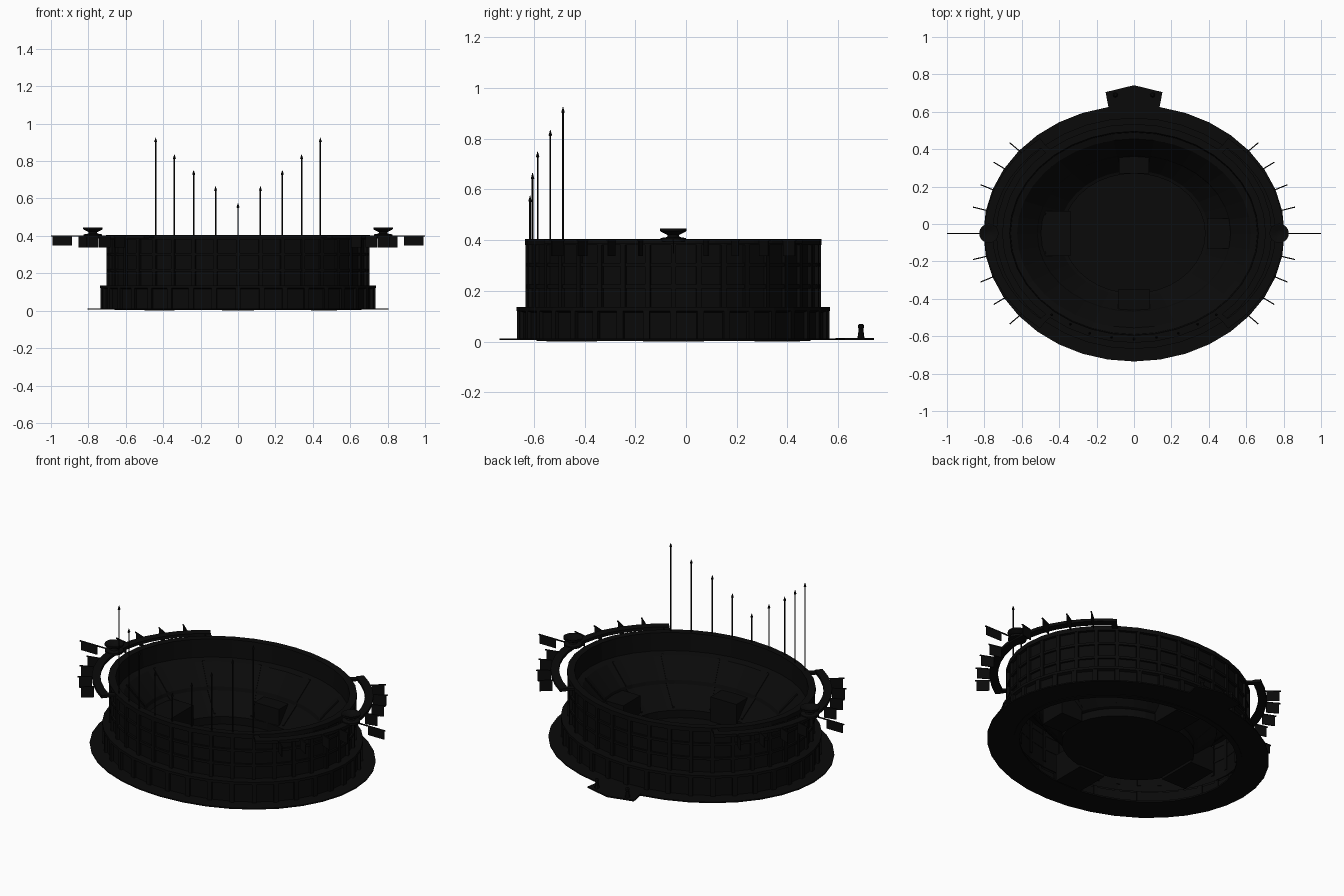
import bpy, bmesh, math
from mathutils import Matrix, Vector

if "Cube" in bpy.data.objects:
    bpy.data.objects.remove(bpy.data.objects["Cube"])

CY = -0.05
mat = bpy.data.materials.new("dark_stone")
mat.diffuse_color = (0.003, 0.003, 0.003, 1)
mat.use_nodes = True
mat.node_tree.nodes["Principled BSDF"].inputs["Base Color"].default_value = mat.diffuse_color


def finish(name, bm, smooth=False):
    bmesh.ops.recalc_face_normals(bm, faces=bm.faces)
    me = bpy.data.meshes.new(name)
    bm.to_mesh(me)
    bm.free()
    me.materials.append(mat)
    ob = bpy.data.objects.new(name, me)
    bpy.context.collection.objects.link(ob)
    if smooth:
        bpy.context.view_layer.objects.active = ob
        ob.select_set(True)
        bpy.ops.object.shade_smooth_by_angle(angle=math.radians(40))
        ob.select_set(False)
    return ob


def sweep(bm, prof, n, closed=True, a0=0, a1=2 * math.pi):
    """Sweep a profile of (rx, ry, z) around the oval; partial arcs are capped."""
    full = a1 - a0 > 6.28
    rings = []
    for i in range(n if full else n + 1):
        a = a0 + (a1 - a0) * i / n
        rings.append([bm.verts.new((rx * math.cos(a), CY + ry * math.sin(a), z)) for rx, ry, z in prof])
    m = len(prof)
    for i in range(n):
        p, q = rings[i], rings[(i + 1) % len(rings)]
        for j in range(m if closed else m - 1):
            k = (j + 1) % m
            bm.faces.new((p[j], q[j], q[k], p[k]))
    if not full and closed:
        bm.faces.new(rings[0])
        bm.faces.new(rings[-1])
    return rings


def oval(name, prof, n=36, closed=True, **kw):
    bm = bmesh.new()
    sweep(bm, prof, n, closed, **kw)
    return finish(name, bm)


def band(name, outer, inner, z0, z1, n=36, off=0.12, **kw):
    o, i = (outer, outer - off), (inner, inner - off)
    return oval(name, [(*o, z0), (*o, z1), (*i, z1), (*i, z0)], n, **kw)


def box(bm, loc, size, ang=0):
    m = Matrix.Translation(loc) @ Matrix.Rotation(ang, 4, 'Z') @ Matrix.Diagonal((*size, 1))
    bmesh.ops.create_cube(bm, size=1, matrix=m)


def lathe(bm, x, y, prof, n=12):
    rings = [[bm.verts.new((x + r * math.cos(2 * math.pi * i / n), y + r * math.sin(2 * math.pi * i / n), z))
              for i in range(n)] for r, z in prof]
    for p, q in zip(rings, rings[1:]):
        for i in range(n):
            j = (i + 1) % n
            bm.faces.new((p[i], p[j], q[j], q[i]))
    bm.faces.new(rings[0])
    bm.faces.new(rings[-1])


# ground apron and back forecourt
band("apron", 0.805, 0.64, 0.006, 0.013, n=36)
bm = bmesh.new()
pts = [(-0.13, 0.59), (-0.152, 0.705), (0, 0.742), (0.152, 0.705), (0.13, 0.59)]
f = bm.faces.new([bm.verts.new((x, y, 0.006)) for x, y in pts])
g = bmesh.ops.extrude_face_region(bm, geom=[f])
bmesh.ops.translate(bm, vec=(0, 0, 0.008), verts=[v for v in g["geom"] if isinstance(v, bmesh.types.BMVert)])
finish("forecourt", bm)

# outer walls with ledges
oval("lower_wall", [(0.722, 0.602, 0.01), (0.722, 0.602, 0.115), (0.738, 0.618, 0.121), (0.738, 0.618, 0.136),
                    (0.688, 0.568, 0.136)], closed=False)
oval("upper_wall", [(0.688, 0.568, 0.10), (0.688, 0.568, 0.40)], closed=False)
for k, z in enumerate((0.21, 0.295)):
    band("ledge_%d" % k, 0.699, 0.686, z, z + 0.014)
band("cornice", 0.705, 0.665, 0.38, 0.405)

# repeated piers on both storeys
for name, r, z0, z1, w in (("lower_pier", 0.726, 0.01, 0.122, 0.026), ("upper_pier", 0.692, 0.135, 0.39, 0.02)):
    bm = bmesh.new()
    for i in range(36):
        a = 2 * math.pi * i / 36
        nrm = math.atan2(math.sin(a) / (r - 0.12), math.cos(a) / r)
        box(bm, (r * math.cos(a), CY + (r - 0.12) * math.sin(a), (z0 + z1) / 2), (0.02, w, z1 - z0), nrm)
    finish(name + "s", bm)

# seating bowl and field
bowl = [(0.665, 0.545, 0.405), (0.66, 0.54, 0.30), (0.625, 0.505, 0.29), (0.52, 0.42, 0.185),
        (0.515, 0.415, 0.165), (0.40, 0.335, 0.065), (0.38, 0.32, 0.06), (0.38, 0.32, 0.015)]
bm = bmesh.new()
rings = sweep(bm, bowl, 36, closed=False)
bm.faces.new([r[-1] for r in rings])
finish("seating_bowl", bm)

# radial aisle walls on the seating
for k in range(12):
    a = math.radians(15 + 30 * k)
    oval("aisle_%d" % k, [(rx, ry, z + 0.008) for rx, ry, z in bowl[2:6]]
         + [(rx, ry, z) for rx, ry, z in bowl[5:1:-1]], 1, a0=a - 0.012, a1=a + 0.012)

# entrance tunnels
bm = bmesh.new()
for x, y, sx, sy, h in ((0, -0.45, 0.17, 0.2, 0.16), (0, 0.36, 0.16, 0.18, 0.16),
                        (-0.42, CY, 0.16, 0.24, 0.15), (0.46, CY, 0.14, 0.16, 0.17)):
    box(bm, (x, y, h / 2), (sx, sy, h))
finish("tunnels", bm)

# side crescent walkways with bowls of fire at the middle
ang = math.radians(51)
for side, base in (("right", 0), ("left", math.pi)):
    oval(side + "_walkway", [(0.80, 0.655, 0.386), (0.80, 0.655, 0.403), (0.755, 0.61, 0.403), (0.755, 0.61, 0.386)],
         14, a0=base - ang, a1=base + ang)
    s = 1 if side == "right" else -1
    # end brackets back to the wall
    bm = bmesh.new()
    for a in (-ang + 0.03, ang - 0.03):
        d = Vector((s * math.cos(a), math.sin(a)))
        p, q = Vector((d.x * 0.69, d.y * 0.57)), Vector((d.x * 0.77, d.y * 0.63))
        c, e = (p + q) / 2, q - p
        box(bm, (c.x, c.y + CY, 0.394), (e.length, 0.03, 0.012), math.atan2(e.y, e.x))
    finish(side + "_brackets", bm)
    bm = bmesh.new()
    lathe(bm, s * 0.776, CY, [(0.05, 0.395), (0.05, 0.408), (0.025, 0.412), (0.022, 0.42), (0.047, 0.432),
                              (0.052, 0.436), (0.052, 0.445), (0.04, 0.443), (0.02, 0.43)], 16)
    finish(side + "_fire_bowl", bm, True)

    # hanging flags on radial arms: tip x, tip y offset, slope, length
    bm = bmesh.new()
    for tx, ty, sl, ln in ((1.0, 0, 0, 0.22), (0.86, 0.14, 0.24, 0.10), (0.82, 0.26, 0.41, 0.10),
                           (0.75, 0.38, 0.6, 0.10), (0.665, 0.485, 0.85, 0.10)):
        for up in ((1, -1) if ty else (1,)):
            d = Vector((s, up * sl)).normalized()
            t = Vector((s * tx, CY + up * ty))
            h = math.atan2(d.y, d.x)
            c = t - d * ln / 2
            box(bm, (c.x, c.y, 0.40), (ln, 0.006, 0.006), h)
            fl = 0.105 if not ty else 0.07
            c = t - d * (fl / 2 + 0.008)
            fh = 0.05 if not ty else 0.06
            box(bm, (c.x, c.y, 0.398 - fh / 2), (fl, 0.004, fh), h)
    finish(side + "_flags", bm)

# front masts with spear tips
bm = bmesh.new()
for x, y, top in ((0, -0.615, 0.575), (0.12, -0.605, 0.665), (0.237, -0.585, 0.75), (0.34, -0.535, 0.835),
                  (0.44, -0.485, 0.925)):
    for s in ((1, -1) if x else (1,)):
        lathe(bm, s * x, y, [(0.004, 0.385), (0.004, top - 0.025), (0.008, top - 0.022), (0.001, top)], 6)
finish("front_masts", bm)

# forecourt pedestals
bm = bmesh.new()
for s in (1, -1):
    lathe(bm, s * 0.10, 0.69, [(0.014, 0.012), (0.009, 0.05), (0.012, 0.055), (0.012, 0.065), (0.006, 0.07)], 8)
finish("forecourt_pedestals", bm)

# footing under the wall
band("inner_footing", 0.66, 0.63, 0.003, 0.012)
